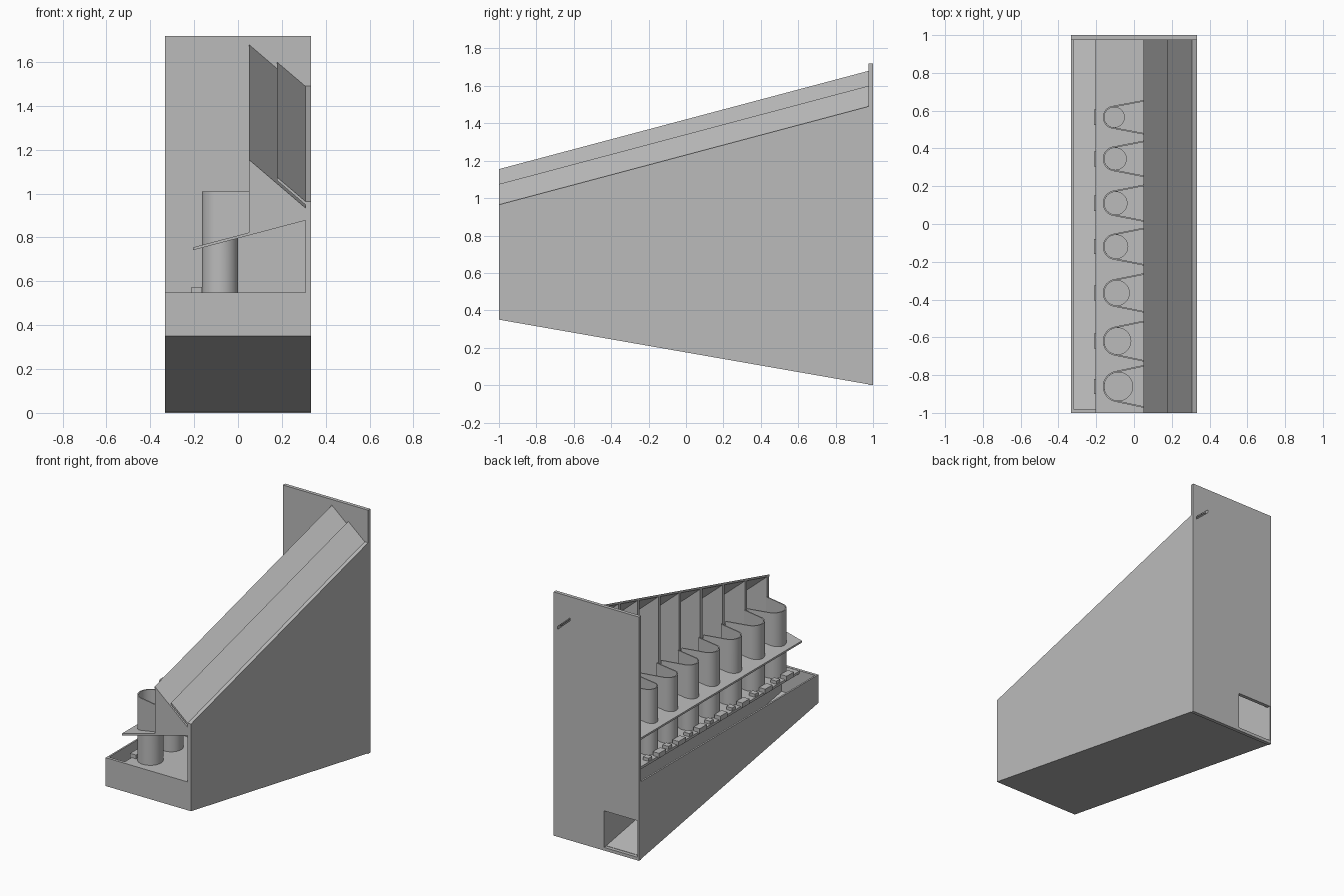
import bpy, bmesh, math

cube = bpy.data.objects.get("Cube")
if cube:
    bpy.data.objects.remove(cube, do_unlink=True)

grey = bpy.data.materials.new("plain_grey")
grey.use_nodes = True
GREY = (0.5, 0.5, 0.5, 1)
grey.diffuse_color = GREY
for node in grey.node_tree.nodes:
    if node.type == "BSDF_PRINCIPLED":
        node.inputs["Base Color"].default_value = GREY

X, FRONT, BACK, RIM, INNER = 0.333, -1.0, 0.975, 0.55, 0.307
RISE = 0.525


def finish(name, bm, smooth=False):
    bmesh.ops.recalc_face_normals(bm, faces=bm.faces)
    mesh = bpy.data.meshes.new(name)
    bm.to_mesh(mesh)
    bm.free()
    mesh.materials.append(grey)
    ob = bpy.data.objects.new(name, mesh)
    bpy.context.collection.objects.link(ob)
    if smooth:
        bpy.ops.object.select_all(action="DESELECT")
        ob.select_set(True)
        bpy.context.view_layer.objects.active = ob
        bpy.ops.object.shade_smooth_by_angle(angle=math.radians(30))
    return ob


def prism(name, profile, axis, a, b, rise=0.0):
    """Extrude a profile along x (profile is y,z) or y (profile is x,z)."""
    bm = bmesh.new()
    rings = []
    for t, dz in ((a, 0), (b, rise)):
        rings.append([bm.verts.new((t, u, v + dz) if axis == "x" else (u, t, v + dz))
                      for u, v in profile])
    bm.faces.new(rings[0])
    bm.faces.new(rings[1])
    n = len(profile)
    for i in range(n):
        j = (i + 1) % n
        bm.faces.new((rings[0][i], rings[0][j], rings[1][j], rings[1][i]))
    return finish(name, bm)


def box(name, x0, x1, y0, y1, z0, z1):
    return prism(name, [(x0, z0), (x1, z0), (x1, z1), (x0, z1)], "y", y0, y1)


def wall(name, outer, inner, low, high, closed):
    """Thin upright wall between two plan outlines; low and high give z from x."""
    bm = bmesh.new()
    sections = []
    for (ox, oy), (ix, iy) in zip(outer, inner):
        sections.append([bm.verts.new(p) for p in (
            (ox, oy, low(ox)), (ox, oy, high(ox)), (ix, iy, high(ix)), (ix, iy, low(ix)))])
    n = len(sections)
    for i in range(n if closed else n - 1):
        s, t = sections[i], sections[(i + 1) % n]
        for k in range(4):
            m = (k + 1) % 4
            bm.faces.new((s[k], s[m], t[m], t[k]))
    if not closed:
        bm.faces.new(sections[0])
        bm.faces.new(sections[-1])
    return finish(name, bm, True)


def arc(cx, cy, r, start, end, steps):
    return [(cx + r * math.cos(start + (end - start) * i / steps),
             cy + r * math.sin(start + (end - start) * i / steps)) for i in range(steps + 1)]


def cut(ob, cutter):
    mod = ob.modifiers.new("cut", "BOOLEAN")
    mod.operation, mod.solver, mod.object = "DIFFERENCE", "EXACT", cutter
    deps = bpy.context.evaluated_depsgraph_get()
    ob_mesh = bpy.data.meshes.new_from_object(ob.evaluated_get(deps))
    ob.modifiers.clear()
    ob.data = ob_mesh
    bpy.data.objects.remove(cutter, do_unlink=True)


def bottom(y):
    return 0.35 * (1 - y) / 2


def shelf_z(x):
    return 0.755 + (x + 0.205) * 0.265


# Hollow casing with a sloping floor
prism("sloping_floor", [(FRONT, bottom(FRONT)), (BACK, bottom(BACK)),
                        (BACK, bottom(BACK) + 0.02), (FRONT, bottom(FRONT) + 0.02)], "x", -X, X)
prism("low_side_wall", [(FRONT, bottom(FRONT)), (BACK, bottom(BACK)),
                        (BACK, RIM), (FRONT, RIM)], "x", -X, -X + 0.012)
prism("high_side_wall", [(FRONT, bottom(FRONT)), (BACK, bottom(BACK)),
                         (BACK, 0.965 + RISE), (FRONT, 0.965)], "x", INNER, X)
box("front_wall", -X, INNER, FRONT, FRONT + 0.02, bottom(FRONT), RIM)
prism("trough_wall", [(FRONT, bottom(FRONT)), (BACK, bottom(BACK)),
                      (BACK, RIM - 0.01), (FRONT, RIM - 0.01)], "x", -0.06, -0.05)
box("tube_platform", -0.2, INNER, FRONT + 0.02, BACK, RIM - 0.02, RIM - 0.002)

# Back plate with exit opening and entry slot
plate = box("back_plate", -X, X, BACK, 1, 0, 1.72)
cut(plate, box("exit_cutter", -0.322, -0.06, 0.9, 1.1, 0.022, 0.28))
cut(plate, prism("slot_cutter", [(0.305, 1.462), (0.305, 1.482), (0.205, 1.57), (0.205, 1.55)],
                 "y", 0.9, 1.1))

# Sloped track and raised cover rail
prism("sloped_track", [(0.05, 1.155), (INNER, 0.935), (INNER, 0.92), (0.05, 1.14)],
      "y", FRONT, BACK, RISE)
prism("track_cover", [(0.178, 1.075), (INNER, 0.965), (INNER, 0.95), (0.178, 1.06)],
      "y", FRONT, BACK, RISE)

# Tilted shelf
shelf = prism("tilted_shelf", [(-0.205, shelf_z(-0.205)), (INNER, shelf_z(INNER)),
                               (INNER, shelf_z(INNER) - 0.013), (-0.205, shelf_z(-0.205) - 0.013)],
              "y", FRONT, BACK)

# Seven stations, each with a hole, tube, flared cup and stop blocks
centres = [0.565, 0.345, 0.11, -0.12, -0.365, -0.62, -0.86]
radii = [0.053, 0.058, 0.06, 0.062, 0.066, 0.07, 0.075]
T = 0.008
for n, (cy, r) in enumerate(zip(centres, radii), 1):
    cx = -0.157 + r
    ring_in = arc(cx, cy, r, 0, 2 * math.pi, 40)[:-1]
    ring_out = arc(cx, cy, r + T, 0, 2 * math.pi, 40)[:-1]
    bm = bmesh.new()
    bmesh.ops.create_cone(bm, cap_ends=True, segments=40, radius1=r, radius2=r, depth=0.4)
    bmesh.ops.translate(bm, verts=bm.verts, vec=(cx, cy, 0.8))
    cut(shelf, finish("hole_cutter", bm))
    wall(f"tube_{n}", ring_out, ring_in, lambda x: RIM - 0.004,
         lambda x: shelf_z(x) - 0.005, True)

    half = r + 0.038
    lean = math.radians(14)
    a0, a1 = math.pi / 2 + lean, 3 * math.pi / 2 - lean
    outer = [(0.05, cy + half)] + arc(cx, cy, r + T, a0, a1, 24) + [(0.05, cy - half)]
    inner = [(0.05, cy + half - T)] + arc(cx, cy, r, a0, a1, 24) + [(0.05, cy - half + T)]
    wall(f"cup_{n}", outer, inner, lambda x: shelf_z(x) - 0.005, lambda x: 1.01, False)

    box(f"stop_block_{n}", -0.212, -0.165, cy - 0.04, cy + 0.04, RIM - 0.01, 0.575)
    box(f"side_block_{n}", -0.195, -0.15, cy + 0.09, cy + 0.13, RIM - 0.01, 0.57)

# Upright dividers between the stations
for n, y in enumerate([0.67, 0.458, 0.225, -0.005, -0.243, -0.49, -0.74, -0.985], 1):
    lift = RISE * (y - 0.013 - FRONT) / (BACK - FRONT)
    prism(f"divider_{n}", [(0.05, shelf_z(0.05) - 0.005), (INNER, shelf_z(INNER) - 0.005),
                           (INNER, 0.925 + lift), (0.05, 1.145 + lift)],
          "y", y - 0.013, y + 0.013, RISE * 0.026 / (BACK - FRONT))
